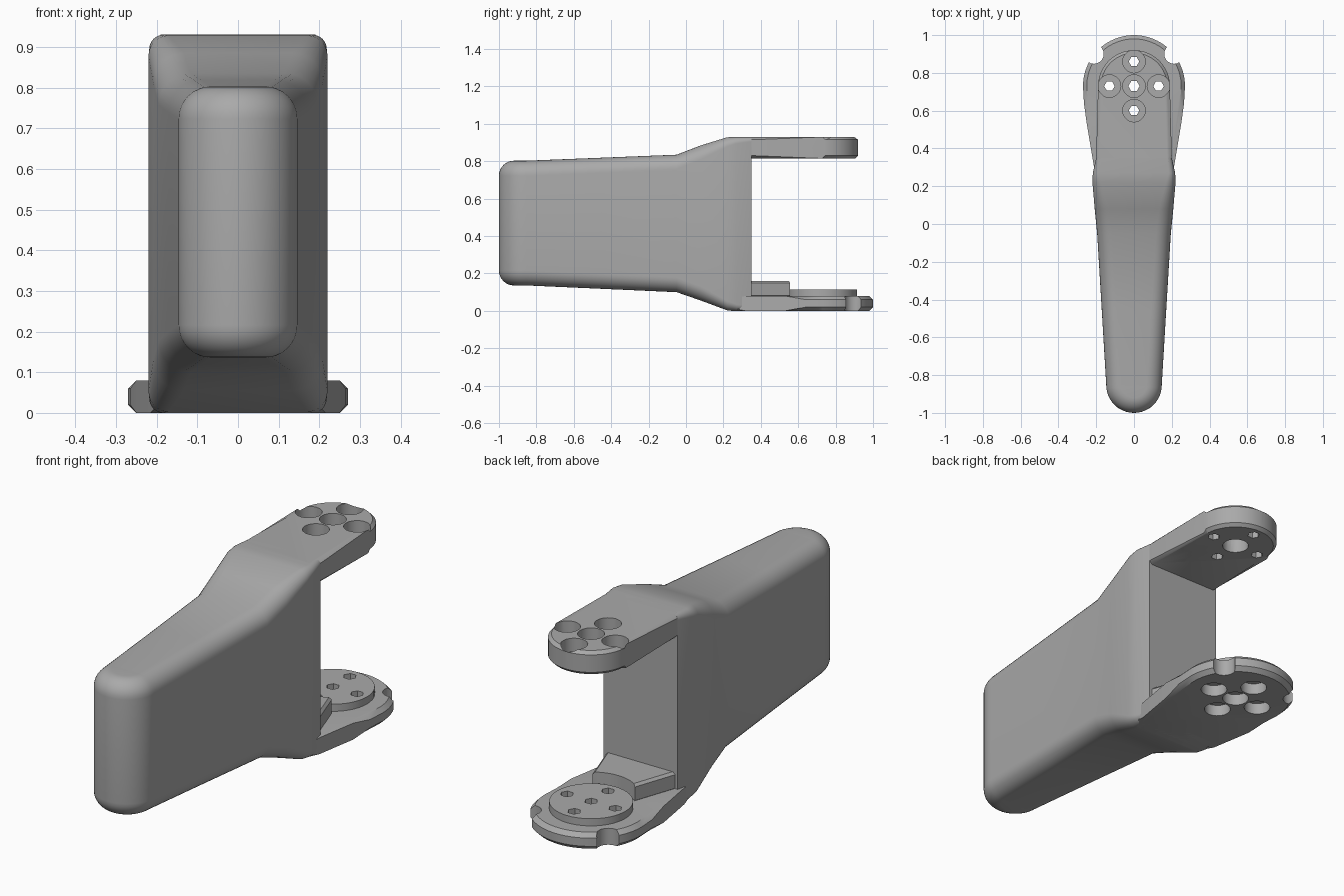
import bpy, bmesh, math

cube = bpy.data.objects.get("Cube")
if cube:
    bpy.data.objects.remove(cube, do_unlink=True)

grey = bpy.data.materials.new("plain grey")
grey.use_nodes = True
grey.diffuse_color = (0.4, 0.4, 0.4, 1)
grey.node_tree.nodes["Principled BSDF"].inputs["Base Color"].default_value = (0.4, 0.4, 0.4, 1)

PIVOT = 0.73      # y of the hinge axis
HOLES = [(0, 0), (0.13, 0), (-0.13, 0), (0, 0.13), (0, -0.13)]


def finish(name, bm):
    bmesh.ops.recalc_face_normals(bm, faces=bm.faces[:])
    mesh = bpy.data.meshes.new(name)
    bm.to_mesh(mesh)
    bm.free()
    mesh.materials.append(grey)
    obj = bpy.data.objects.new(name, mesh)
    bpy.context.collection.objects.link(obj)
    return obj


def prism(name, outline, z0, z1, chamfer=0.0):
    """Extruded outline with chamfered rims."""
    bm = bmesh.new()
    base = bm.faces.new([bm.verts.new((x, y, z0)) for x, y in outline])
    top = bmesh.ops.extrude_face_region(bm, geom=[base], use_keep_orig=True)["geom"]
    for v in top:
        if isinstance(v, bmesh.types.BMVert):
            v.co.z = z1
    if chamfer:
        rims = [e for e in bm.edges if abs(e.verts[0].co.z - e.verts[1].co.z) < 1e-5]
        bmesh.ops.bevel(bm, geom=rims, offset=chamfer, segments=1, affect='EDGES')
    return finish(name, bm)


def arc(cx, cy, r, start, end, steps):
    angles = [math.radians(start + (end - start) * i / steps) for i in range(steps + 1)]
    return [(cx + r * math.cos(a), cy + r * math.sin(a)) for a in angles]


def cylinder(name, x, y, r, z0, z1, sides, chamfer=0.0):
    return prism(name, arc(x, y, r, 0, 360, sides)[:-1], z0, z1, chamfer)


def cut(target, cutters):
    for cutter in cutters:
        cutter.hide_render = True
        mod = target.modifiers.new("cut", 'BOOLEAN')
        mod.operation, mod.solver, mod.object = 'DIFFERENCE', 'EXACT', cutter
        bpy.context.view_layer.objects.active = target
        bpy.ops.object.modifier_apply(modifier=mod.name)
        bpy.data.objects.remove(cutter, do_unlink=True)


def tongue(sides, r):
    """Mirrored plan outline closed by a round end about the hinge axis."""
    return sides + arc(0, PIVOT, r, 0, 180, 40) + [(-x, y) for x, y in reversed(sides)]


# Body: plan outline stacked in z, with rounded rims following the side profile
# station: y, half width, bottom, top, rim radius
STATIONS = [(0.35, 0.2, 0.0, 0.93, 0.025), (0.27, 0.218, 0.0, 0.93, 0.035),
            (0.22, 0.22, 0.003, 0.928, 0.05), (0.08, 0.208, 0.055, 0.885, 0.075),
            (-0.05, 0.195, 0.1, 0.835, 0.078), (-0.45, 0.171, 0.118, 0.819, 0.08),
            (-0.853, 0.147, 0.136, 0.803, 0.08)]


def ring(phi, upper):
    pts = []
    for y, hw, lo, hi, r in STATIONS:
        inset, drop = r * (1 - math.cos(phi)), r * (1 - math.sin(phi))
        pts.append((hw - inset, y, hi - drop if upper else lo + drop))
    y, hw, lo, hi, r = STATIONS[-1]
    z = pts[-1][2]
    nose = arc(0, y, hw - r * (1 - math.cos(phi)), 0, -180, 24)[1:-1]
    return pts + [(a, b, z) for a, b in nose] + [(-a, b, c) for a, b, c in reversed(pts)]


bm = bmesh.new()
steps = [math.pi / 2 * i / 8 for i in range(9)]
rings = [ring(p, False) for p in reversed(steps)] + [ring(p, True) for p in steps]
rows = [[bm.verts.new(p) for p in pts] for pts in rings]
n = len(rows[0])
for a, b in zip(rows, rows[1:]):
    for i in range(n - 1):
        bm.faces.new((a[i], a[i + 1], b[i + 1], b[i]))
for row in (rows[0], rows[-1]):
    for i in range(n // 2):
        quad = [row[i], row[i + 1], row[n - 2 - i], row[n - 1 - i]]
        bm.faces.new(list(dict.fromkeys(quad)))
bm.faces.new([r[0] for r in rows] + [r[-1] for r in reversed(rows)])
body = finish("body", bm)

# Upper arm with screw holes, counterbored from above
upper_arm = prism("upper_arm", tongue([(0.19, 0.28), (0.2, 0.36)], 0.19), 0.815, 0.93, 0.015)
cutters = []
for x, dy in HOLES:
    cutters.append(cylinder("cutter", x, PIVOT + dy, 0.06, 0.865, 1.0, 20))
    wide = (x, dy) == (0, 0)
    cutters.append(cylinder("cutter", x, PIVOT + dy, 0.06 if wide else 0.028,
                            0.7, 0.9, 20 if wide else 6))
cut(upper_arm, cutters)

# Lower plate: flared tongue with two rim notches
lower_plate = prism("lower_plate", tongue([(0.195, 0.22), (0.215, 0.32), (0.25, 0.53),
                    (0.265, 0.64)], 0.27), 0.0, 0.08, 0.02)
lower_disc = cylinder("lower_disc", 0, PIVOT, 0.185, 0.07, 0.115, 48)
notches = [cylinder("cutter", s * 0.212, 0.9, 0.052, -0.1, 0.2, 20) for s in (1, -1)]
cut(lower_plate, notches)

# Lower screw holes, counterbored from below
for x, dy in HOLES:
    y = PIVOT + dy
    cut(lower_plate, [cylinder("cutter", x, y, 0.06, -0.1, 0.055, 20),
                      cylinder("cutter", x, y, 0.03, -0.1, 0.2, 6)])
    cut(lower_disc, [cylinder("cutter", x, y, 0.03, -0.1, 0.2, 6)])

# Gusset between the wall and the disc
gusset = prism("gusset", [(0.19, 0.34), (0.1, 0.6), (-0.1, 0.6), (-0.19, 0.34)], 0.07, 0.16, 0.012)
cut(gusset, [cylinder("cutter", 0, PIVOT, 0.208, 0.0, 0.3, 48)])

# Smooth rounded surfaces, keep crisp edges
bpy.ops.object.select_all(action='DESELECT')
for obj in (body, upper_arm, lower_plate, lower_disc, gusset):
    obj.select_set(True)
bpy.context.view_layer.objects.active = body
bpy.ops.object.shade_smooth_by_angle(angle=math.radians(30))
